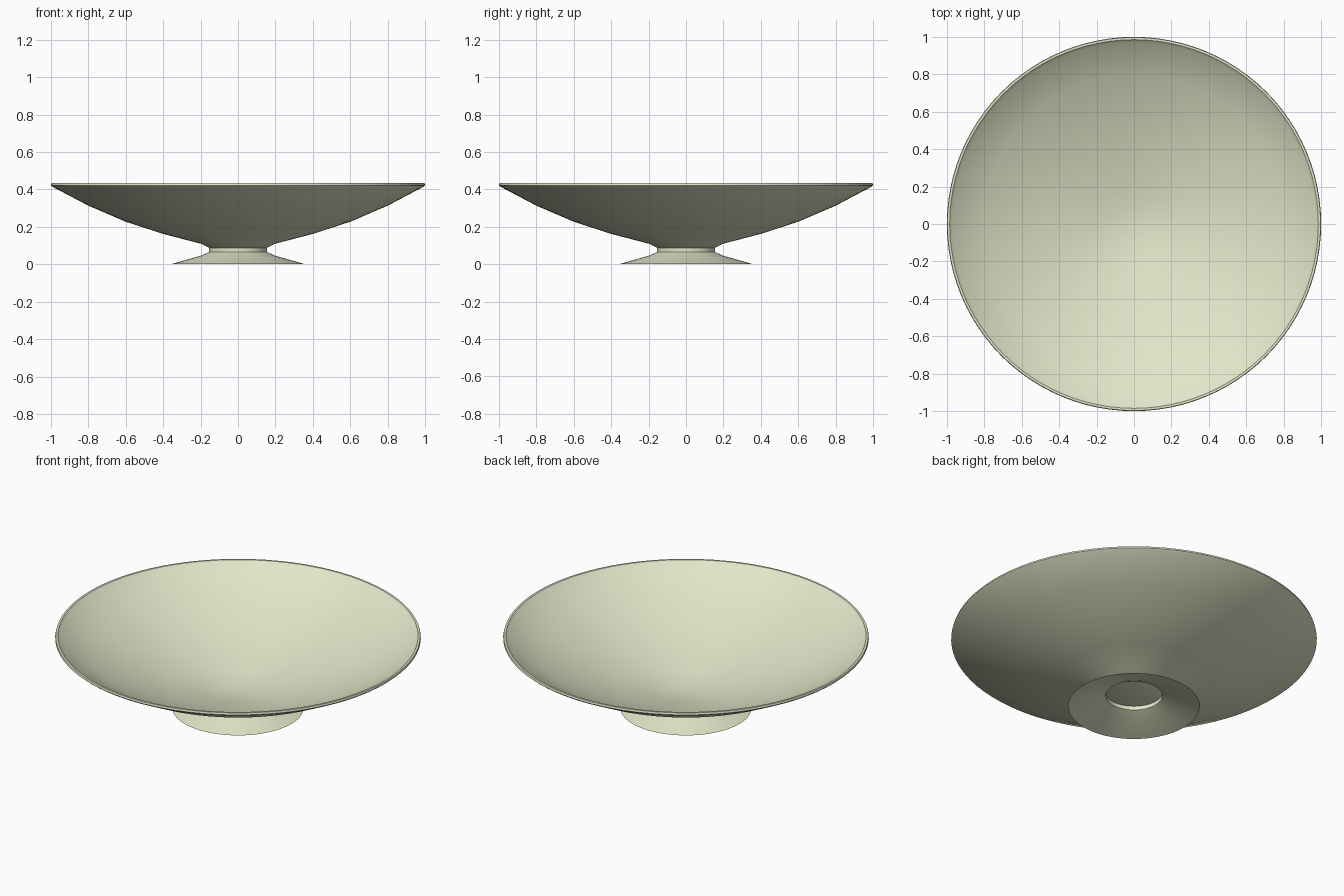
import bpy, bmesh, math

if "Cube" in bpy.data.objects:
    bpy.data.objects.remove(bpy.data.objects["Cube"])

SIDES = 96

mat = bpy.data.materials.new("pale_green_glaze")
mat.diffuse_color = (0.76, 0.79, 0.58, 1)
mat.use_nodes = True
mat.node_tree.nodes["Principled BSDF"].inputs["Base Color"].default_value = mat.diffuse_color


def lathe(name, profile, closed):
    """Spin an (r, z) profile about the z axis."""
    bm = bmesh.new()
    verts = [bm.verts.new((r, 0, z)) for r, z in profile]
    edges = [bm.edges.new(p) for p in zip(verts, verts[1:])]
    bmesh.ops.spin(bm, geom=verts + edges, cent=(0, 0, 0), axis=(0, 0, 1),
                   angle=math.tau, steps=SIDES, use_duplicate=False)
    bmesh.ops.remove_doubles(bm, verts=bm.verts, dist=1e-4)
    bmesh.ops.recalc_face_normals(bm, faces=bm.faces)
    # open shells must face outward
    if not closed and sum(f.normal.dot(f.calc_center_median()) for f in bm.faces) < 0:
        bmesh.ops.reverse_faces(bm, faces=bm.faces)
    me = bpy.data.meshes.new(name)
    bm.to_mesh(me)
    bm.free()
    ob = bpy.data.objects.new(name, me)
    bpy.context.collection.objects.link(ob)
    me.materials.append(mat)
    bpy.ops.object.select_all(action='DESELECT')
    ob.select_set(True)
    bpy.context.view_layer.objects.active = ob
    bpy.ops.object.shade_smooth_by_angle(angle=math.radians(35))
    return ob


# Shallow bowl: flat underside, flared outer wall, thin rim, inner wall
lathe("bowl", [
    (0, 0.088), (0.155, 0.088), (0.20, 0.11), (0.40, 0.162), (0.60, 0.227),
    (0.80, 0.313), (0.99, 0.413), (1.0, 0.422), (0.997, 0.433), (0.985, 0.433),
    (0.97, 0.418), (0.80, 0.328), (0.60, 0.241), (0.40, 0.176), (0.20, 0.125),
    (0.10, 0.108), (0, 0.10)], True)

# Hollow thin foot: short neck flaring to the base
lathe("foot", [(0.155, 0.088), (0.155, 0.065), (0.20, 0.045), (0.36, 0.0)], False)
